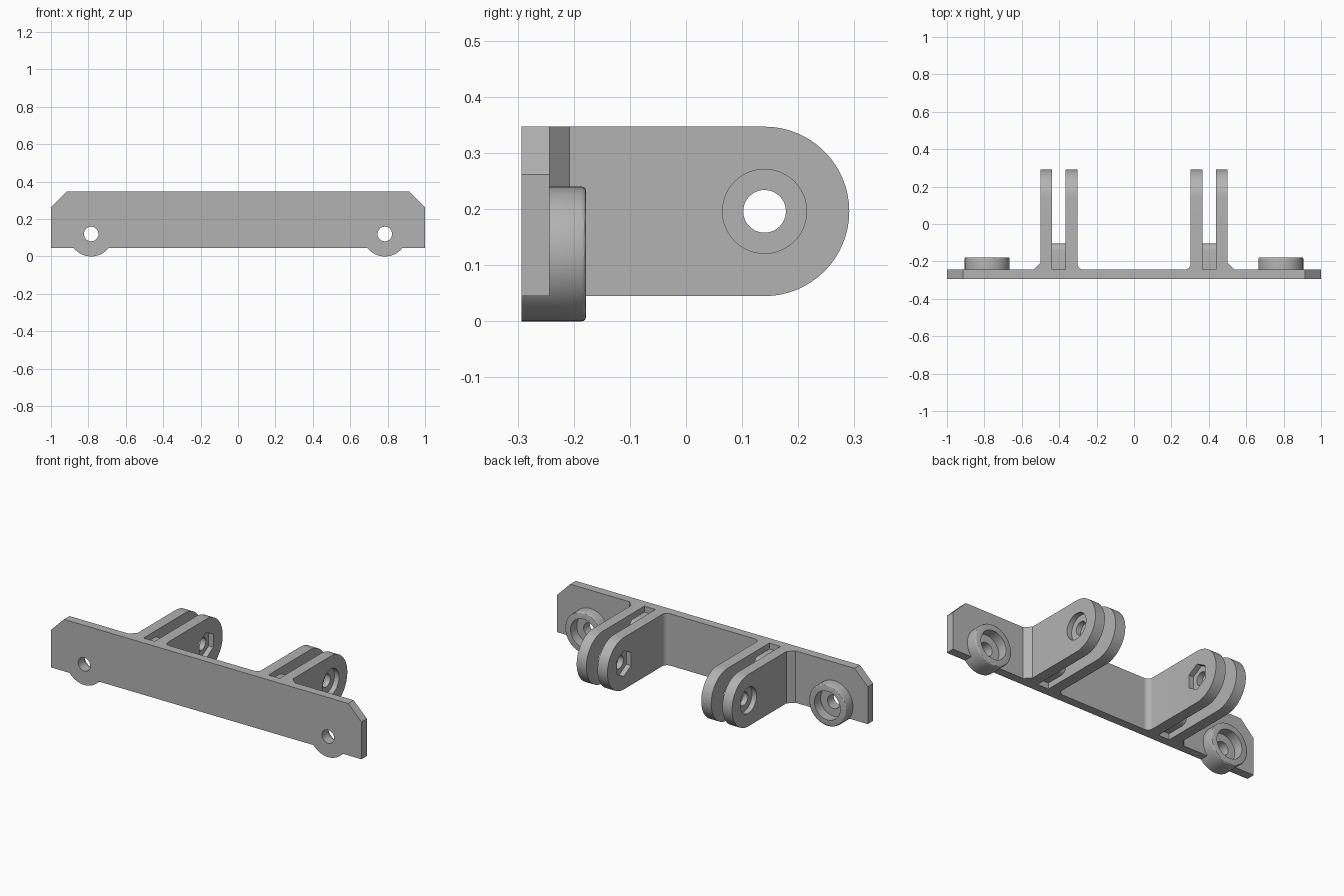
import bpy
import bmesh
from math import cos, sin, pi, radians
from mathutils import Vector

cube = bpy.data.objects.get("Cube")
if cube:
    bpy.data.objects.remove(cube, do_unlink=True)

# Single grey finish
grey = bpy.data.materials.new("matte grey")
grey.use_nodes = True
color = (0.45, 0.45, 0.45, 1)
grey.diffuse_color = color
grey.node_tree.nodes["Principled BSDF"].inputs["Base Color"].default_value = color

# Plate planes, shared heights, pivot and boss centres
FRONT, BACK, BOTTOM, TOP = -0.293, -0.243, 0.045, 0.347
PIVOT = (0.14, 0.196)
BOSS = (0.785, 0.12)


def arc(center, radius, start, end, steps):
    """Points on an arc, angles in degrees."""
    return [(center[0] + radius * cos(radians(start + (end - start) * i / steps)),
             center[1] + radius * sin(radians(start + (end - start) * i / steps)))
            for i in range(steps + 1)]


def circle(center, radius, sides=48, turn=0):
    return arc(center, radius, turn, turn + 360, sides)[:-1]


def prism(name, points, axis, low, high):
    """Extrude a 2D outline between two positions along an axis."""
    place = {"x": lambda p, d: (d, p[0], p[1]),
             "y": lambda p, d: (p[0], d, p[1]),
             "z": lambda p, d: (p[0], p[1], d)}[axis]
    bm = bmesh.new()
    face = bm.faces.new([bm.verts.new(place(p, low)) for p in points])
    moved = bmesh.ops.extrude_face_region(bm, geom=[face])["geom"]
    offset = Vector(place((0, 0), high - low))
    bmesh.ops.translate(bm, vec=offset,
                        verts=[v for v in moved if isinstance(v, bmesh.types.BMVert)])
    bmesh.ops.recalc_face_normals(bm, faces=bm.faces)
    mesh = bpy.data.meshes.new(name)
    bm.to_mesh(mesh)
    bm.free()
    mesh.materials.append(grey)
    obj = bpy.data.objects.new(name, mesh)
    bpy.context.collection.objects.link(obj)
    return obj


def apply(obj, mod):
    bpy.ops.object.select_all(action="DESELECT")
    bpy.context.view_layer.objects.active = obj
    obj.select_set(True)
    bpy.ops.object.modifier_apply(modifier=mod.name)


def combine(base, other, operation):
    """Merge or cut one solid with another, then discard the second."""
    mod = base.modifiers.new("combine", "BOOLEAN")
    mod.operation = operation
    mod.solver = "EXACT"
    mod.object = other
    apply(base, mod)
    bpy.data.objects.remove(other, do_unlink=True)


def soften(obj, width):
    mod = obj.modifiers.new("rounded edges", "BEVEL")
    mod.width = width
    mod.segments = 3
    mod.limit_method = "ANGLE"
    mod.angle_limit = radians(40)
    apply(obj, mod)
    return obj


# Back plate with clipped upper corners
bracket = prism("mounting_bracket",
                [(-1, BOTTOM), (1, BOTTOM), (1, 0.262), (0.915, TOP),
                 (-0.915, TOP), (-1, 0.262)], "y", FRONT, BACK)

lug = [(-0.27, BOTTOM)] + arc(PIVOT, 0.151, -90, 90, 32) + [(-0.27, TOP)]
web = ([(-0.27, 0.08)] + arc((-0.14, 0.115), 0.035, -90, 0, 6)
       + arc((-0.14, 0.277), 0.035, 0, 90, 6) + [(-0.27, 0.312)])

for side in (-1, 1):
    def span(a, b):
        return sorted((side * a, side * b))

    def flip(points):
        return [(side * x, y) for x, y in points]

    # Screw boss: full-thickness disc plus a softened collar behind the plate
    center = (side * BOSS[0], BOSS[1])
    combine(bracket, prism("boss_base", circle(center, 0.12, 64), "y", FRONT, -0.23), "UNION")
    collar = soften(prism("boss_collar", circle(center, 0.12, 64), "y", -0.26, -0.178), 0.008)
    combine(bracket, collar, "UNION")

    # Pair of hinge lugs and the web between them
    for a, b in ((0.302, 0.366), (0.438, 0.5)):
        combine(bracket, prism("lug", lug, "x", *span(a, b)), "UNION")
    combine(bracket, prism("web", web, "x", *span(0.35, 0.45)), "UNION")

    # Straight gusset outside, rounded fillet inside
    gusset = flip([(0.49, -0.26), (0.535, -0.26), (0.535, BACK), (0.5, -0.208), (0.49, -0.208)])
    fillet = flip([(0.31, -0.26), (0.272, -0.26)]
                  + arc((0.272, -0.213), 0.03, -90, 0, 8) + [(0.31, -0.213)])
    for name, outline in (("gusset", gusset), ("fillet", fillet)):
        combine(bracket, prism(name, outline, "z", BOTTOM, TOP), "UNION")

    # Screw hole and counterbore in the boss
    combine(bracket, prism("screw_hole", circle(center, 0.039), "y", -0.4, 0), "DIFFERENCE")
    combine(bracket, prism("screw_recess", circle(center, 0.083), "y", -0.235, 0), "DIFFERENCE")

    # Pivot hole, round bolt recess outside, hexagonal nut recess inside
    combine(bracket, prism("pivot_hole", circle(PIVOT, 0.038), "x", *span(0.2, 0.6)), "DIFFERENCE")
    combine(bracket, prism("bolt_recess", circle(PIVOT, 0.075), "x", *span(0.47, 0.6)), "DIFFERENCE")
    combine(bracket, prism("nut_recess", circle(PIVOT, 0.075, 6, 30), "x", *span(0.2, 0.332)),
            "DIFFERENCE")

# Smooth the round surfaces, keep crisp edges
bpy.ops.object.select_all(action="DESELECT")
bpy.context.view_layer.objects.active = bracket
bracket.select_set(True)
bpy.ops.object.shade_smooth_by_angle(angle=radians(30))
